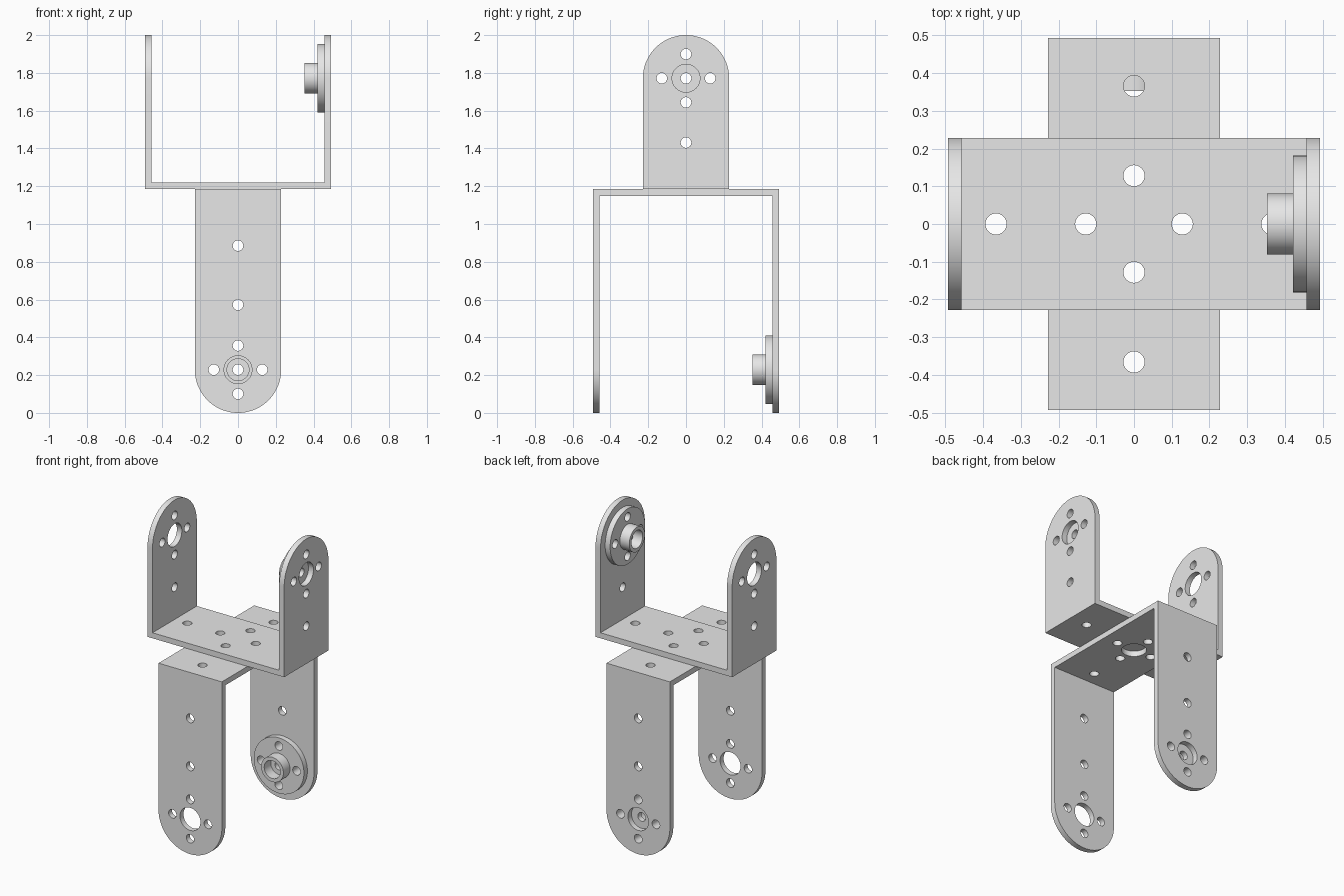
import bpy, bmesh
from math import pi, sin, cos
from mathutils import Matrix, Vector

cube = bpy.data.objects.get("Cube")
if cube:
    bpy.data.objects.remove(cube, do_unlink=True)

HALF = 0.493       # half span across the two arms
THICK = 0.036      # sheet thickness
WIDE = 0.2285      # half width of the sheet, radius of the arm ends
BOLT = 0.028       # bolt hole radius
BORE = 0.074       # horn opening radius
RING = 0.128       # bolt circle radius
CROSS = [(RING, 0), (-RING, 0), (0, RING), (0, -RING)]

grey = bpy.data.materials.new("bracket grey")
grey.use_nodes = True
grey.diffuse_color = (0.8, 0.8, 0.8, 1)
grey.node_tree.nodes["Principled BSDF"].inputs["Base Color"].default_value = (0.8, 0.8, 0.8, 1)


def add_object(name, bm):
    bmesh.ops.recalc_face_normals(bm, faces=bm.faces)
    mesh = bpy.data.meshes.new(name)
    bm.to_mesh(mesh)
    bm.free()
    mesh.materials.append(grey)
    obj = bpy.data.objects.new(name, mesh)
    bpy.context.collection.objects.link(obj)
    return obj


def prism(name, outline, travel):
    bm = bmesh.new()
    face = bm.faces.new([bm.verts.new(p) for p in outline])
    side = bmesh.ops.extrude_face_region(bm, geom=[face])["geom"]
    bmesh.ops.translate(bm, vec=travel, verts=[v for v in side if isinstance(v, bmesh.types.BMVert)])
    return add_object(name, bm)


def drill(bm, radius, centre, length, along_x):
    turn = Matrix.Rotation(pi / 2, 4, "Y") if along_x else Matrix()
    bmesh.ops.create_cone(bm, cap_ends=True, segments=32, radius1=radius, radius2=radius,
                          depth=length, matrix=Matrix.Translation(centre) @ turn)


def select_only(obj):
    bpy.ops.object.select_all(action="DESELECT")
    obj.select_set(True)
    bpy.context.view_layer.objects.active = obj


def cut(obj, cutter, operation):
    select_only(obj)
    mod = obj.modifiers.new("cut", "BOOLEAN")
    mod.operation, mod.solver, mod.object = operation, "EXACT", cutter
    bpy.ops.object.modifier_apply(modifier=mod.name)
    bpy.data.objects.remove(cutter, do_unlink=True)


def smooth(obj):
    select_only(obj)
    bpy.ops.object.shade_smooth_by_angle(angle=pi / 6)


def bracket(name, height, extra_holes, base_holes, centre_hole, place):
    axis = height - WIDE
    # Folded sheet: U profile swept across the width
    h, i, t = HALF, HALF - THICK, THICK
    profile = [(-h, 0), (h, 0), (h, height), (i, height), (i, t), (-i, t), (-i, height), (-h, height)]
    sheet = prism(name, [(x, -WIDE, z) for x, z in profile], Vector((0, 2 * WIDE, 0)))

    # Round the arm ends
    steps = 48
    arch = [(-1, -WIDE, -0.1), (-1, WIDE, -0.1)]
    arch += [(-1, WIDE * cos(pi * k / steps), axis + WIDE * sin(pi * k / steps)) for k in range(steps + 1)]
    cut(sheet, prism("arch", arch, Vector((2, 0, 0))), "INTERSECT")

    # Bolt holes and horn openings
    bm = bmesh.new()
    drill(bm, BORE, (0, 0, axis), 2, True)
    for y, z in CROSS:
        drill(bm, BOLT, (0, y, axis + z), 2, True)
    for z in extra_holes:
        drill(bm, BOLT, (0, 0, z), 2, True)
    for x, y in base_holes:
        drill(bm, BOLT, (x, y, t / 2), 0.08, False)
    if centre_hole:
        drill(bm, BORE, (0, 0, t / 2), 0.08, False)
    cut(sheet, add_object("drills", bm), "DIFFERENCE")

    # Servo horn: lathed disc with a hollow hub, inside the +x arm
    face, tip = i - THICK, 0.353
    section = [(BOLT, i), (0.181, i), (0.181, face), (0.0806, face), (0.0806, tip),
               (0.058, tip), (0.058, face), (BOLT, face)]
    bm = bmesh.new()
    ring = [bm.verts.new((x, r, axis)) for r, x in section]
    edges = [bm.edges.new((a, b)) for a, b in zip(ring, ring[1:] + ring[:1])]
    bmesh.ops.spin(bm, geom=ring + edges, cent=(0, 0, axis), axis=(1, 0, 0),
                   angle=2 * pi, steps=64, use_merge=True)
    bmesh.ops.remove_doubles(bm, verts=bm.verts, dist=0.0001)
    horn = add_object(name.replace("bracket", "horn"), bm)
    bm = bmesh.new()
    for y, z in CROSS:
        drill(bm, BOLT, (0.44, y, axis + z), 0.1, True)
    cut(horn, add_object("horn_drills", bm), "DIFFERENCE")

    for obj in (sheet, horn):
        smooth(obj)
        obj.matrix_world = place


ends = [(0.366, 0), (-0.366, 0)]
lift = Matrix.Translation((0, 0, 1.185))
# Upper bracket opens upward, lower one opens downward and is turned a quarter
bracket("upper_bracket", 0.815, [0.246], CROSS + ends, False, lift)
bracket("lower_bracket", 1.185, [0.3, 0.613], CROSS + ends, True,
        lift @ Matrix.Rotation(pi, 4, Vector((1, 1, 0)).normalized()))
